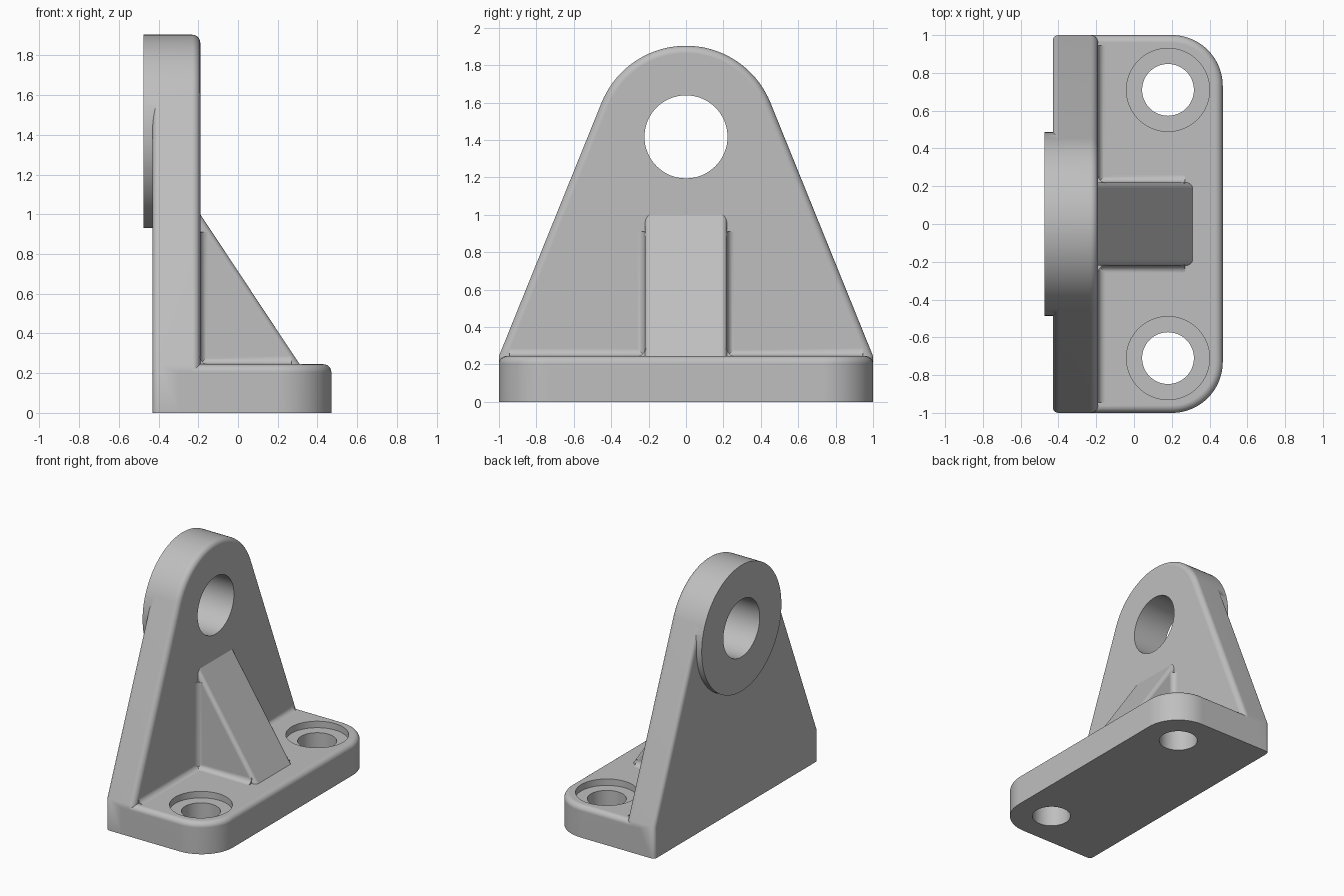
import bpy, bmesh, math
from math import cos, sin, pi

cube = bpy.data.objects.get("Cube")
if cube:
    bpy.data.objects.remove(cube, do_unlink=True)

grey = bpy.data.materials.new("plain_grey")
grey.use_nodes = True
colour = (0.52, 0.52, 0.52, 1)
grey.diffuse_color = colour
grey.node_tree.nodes["Principled BSDF"].inputs["Base Color"].default_value = colour

BACK, FACE, TOE = -0.43, -0.19, 0.47    # x of upright back, upright face, base edge
TOP = 0.245                             # height of the base
EYE_Z, EYE_R = 1.417, 0.487             # rounded head of the upright
FILLET = 0.04


def arc(cu, cv, r, a0, a1, n):
    return [(cu + r * cos(a0 + (a1 - a0) * i / n), cv + r * sin(a0 + (a1 - a0) * i / n))
            for i in range(n + 1)]


def prism(name, outline, axis, lo, hi, bevels=()):
    """Extrude a 2D outline along an axis, then round the edges picked by each rule."""
    place = {"X": lambda u, v, t: (t, u, v),
             "Y": lambda u, v, t: (u, t, v),
             "Z": lambda u, v, t: (u, v, t)}[axis]
    bm = bmesh.new()
    ends = [[bm.verts.new(place(u, v, t)) for u, v in outline] for t in (lo, hi)]
    bm.faces.new(ends[0])
    bm.faces.new(ends[1])
    n = len(outline)
    for i in range(n):
        j = (i + 1) % n
        bm.faces.new((ends[0][i], ends[0][j], ends[1][j], ends[1][i]))
    bmesh.ops.recalc_face_normals(bm, faces=bm.faces)
    for rule, radius in bevels:
        picked = [e for e in bm.edges if rule(e.verts[0].co, e.verts[1].co)]
        bmesh.ops.bevel(bm, geom=picked, offset=radius, segments=6, profile=0.5,
                        affect="EDGES", clamp_overlap=False)
    bmesh.ops.recalc_face_normals(bm, faces=bm.faces)
    mesh = bpy.data.meshes.new(name)
    bm.to_mesh(mesh)
    bm.free()
    mesh.materials.append(grey)
    ob = bpy.data.objects.new(name, mesh)
    bpy.context.collection.objects.link(ob)
    return ob


def cove(u, v, su, sv, r=FILLET, sink=0.01):
    """Outline of a concave fillet in the corner (u, v), opening towards su, sv."""
    curve = [(u + su * (r - r * sin(a)), v + sv * (r - r * cos(a)))
             for a in (pi / 2 * i / 6 for i in range(7))]
    return ([(u - su * sink, v - sv * sink), (u + su * r, v - sv * sink)]
            + curve + [(u - su * sink, v + sv * r)])


def near(a, b):
    return abs(a - b) < 1e-4


def combine(body, part, operation):
    mod = body.modifiers.new(operation.lower(), "BOOLEAN")
    mod.operation = operation
    mod.solver = "EXACT"
    mod.object = part
    bpy.context.view_layer.objects.active = body
    bpy.ops.object.modifier_apply(modifier=mod.name)
    bpy.data.objects.remove(part, do_unlink=True)


# Upright: straight sides running tangent into a round head
reach = math.hypot(1, EYE_Z - TOP)
start = math.atan2(TOP - EYE_Z, 1) + math.acos(EYE_R / reach)
head = arc(0, EYE_Z, EYE_R, start, pi - start, 40)


def rim(x):
    return lambda a, b: near(a.x, x) and near(b.x, x) and max(a.z, b.z) > 0.01


body = prism("mounting_bracket", [(-1, 0), (1, 0), (1, TOP)] + head + [(-1, TOP)],
             "X", BACK, FACE, [(rim(FACE), FILLET), (rim(BACK), 0.03)])

# Boss disc behind the head, sharing the head's curve
lower = arc(0, EYE_Z, EYE_R, pi - start, 2 * pi + start, 56)[1:-1]
parts = [prism("boss", head + lower, "X", -0.475, -0.36)]

# Base plate with two large rounded corners and a rounded top rim
corner = 0.27
base = ([(-0.3, -1)] + arc(TOE - corner, corner - 1, corner, -pi / 2, 0, 20)
        + arc(TOE - corner, 1 - corner, corner, 0, pi / 2, 20) + [(-0.3, 1)])
parts.append(prism("base", base, "Z", 0, TOP, [
    (lambda a, b: near(a.z, TOP) and near(b.z, TOP) and max(a.x, b.x) > -0.25, FILLET)]))

# Sloping rib with softened long edges
slope = (TOP - 1) / 0.5


def slope_z(x):
    return 1 + slope * (x - FACE)


parts.append(prism("rib", [(-0.25, 0.2), (0.34, slope_z(0.34)), (-0.25, slope_z(-0.25))],
                   "Y", -0.22, 0.22, [
    (lambda a, b: near(a.y, b.y) and near(a.z, slope_z(a.x)) and near(b.z, slope_z(b.x)), 0.03)]))

# Concave fillets in the inner corners
parts.append(prism("base_fillet", cove(FACE, TOP, 1, 1), "Y", -0.945, 0.945))
for side in (-1, 1):
    parts.append(prism("rib_foot_fillet", cove(side * 0.22, TOP, side, 1), "X", -0.2, 0.27))
    parts.append(prism("rib_back_fillet", cove(FACE, side * 0.22, 1, side), "Z", 0.235, 0.91))

for part in parts:
    combine(body, part, "UNION")

# Pivot bore, bolt holes and counterbores
cutters = [prism("pivot_bore", arc(0, EYE_Z, 0.222, 0, 2 * pi, 64)[:-1], "X", -0.6, 0)]
for side in (-1, 1):
    for radius, floor in ((0.137, -0.1), (0.22, TOP - 0.05)):
        ring = arc(0.18, side * 0.71, radius, 0, 2 * pi, 64)[:-1]
        cutters.append(prism("bolt_hole", ring, "Z", floor, 0.4))
for cutter in cutters:
    combine(body, cutter, "DIFFERENCE")

# Smooth curved faces, keep real edges crisp
body.data.shade_smooth()
body.data.set_sharp_from_angle(angle=math.radians(30))
weighted = body.modifiers.new("even_shading", "WEIGHTED_NORMAL")
weighted.keep_sharp = True
